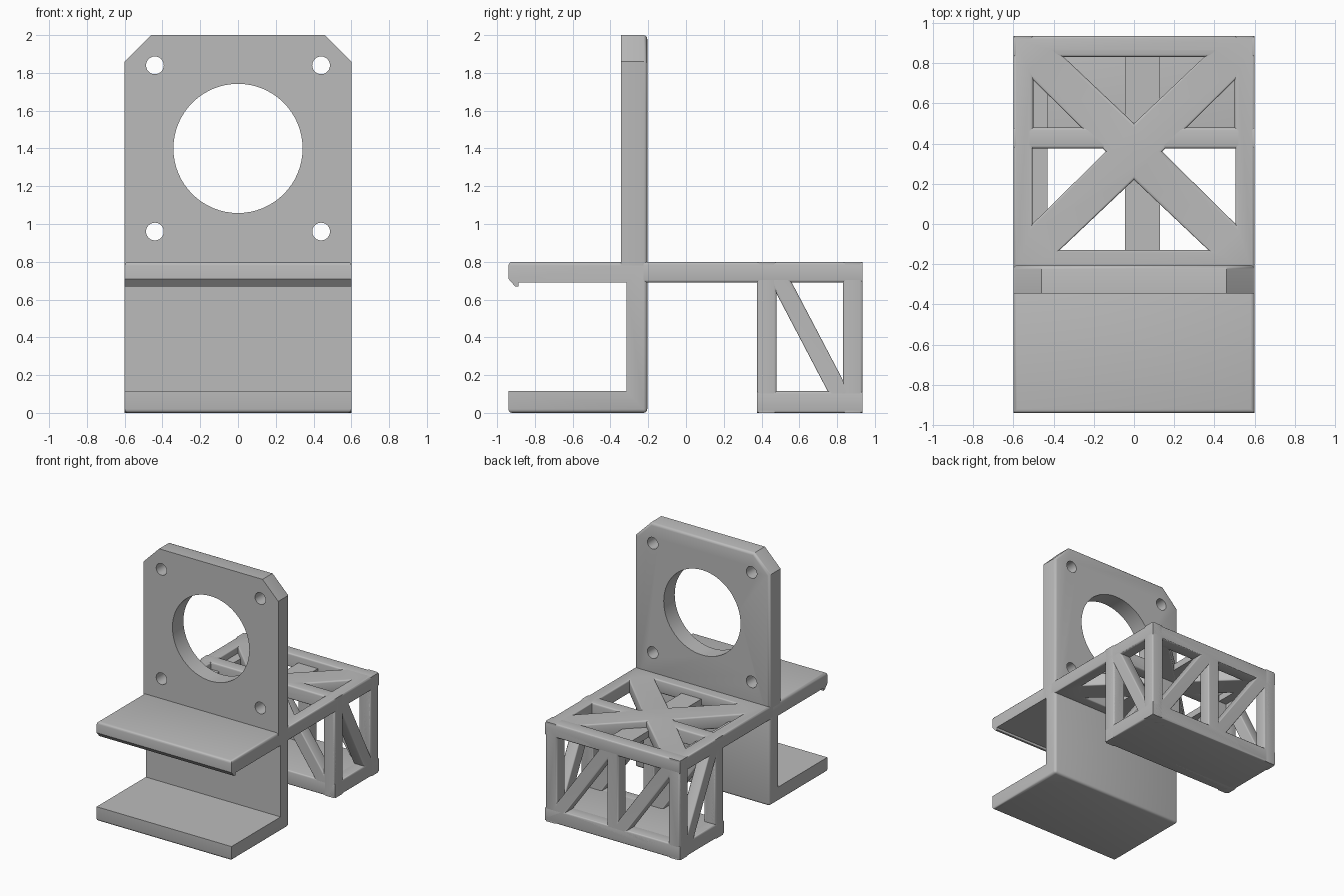
import bpy, bmesh, math

cube = bpy.data.objects.get("Cube")
if cube:
    bpy.data.objects.remove(cube, do_unlink=True)

grey = bpy.data.materials.new("plain_grey")
grey.use_nodes = True
grey.diffuse_color = (0.5, 0.5, 0.5, 1)
grey.node_tree.nodes["Principled BSDF"].inputs["Base Color"].default_value = (0.5, 0.5, 0.5, 1)

# Place a profile point (u, v) and depth w in space
PLACE = {
    "x": lambda u, v, w: (w, u, v),
    "y": lambda u, v, w: (u, w, v),
    "z": lambda u, v, w: (u, v, w),
}


def plate(name, axis, w0, w1, outline, holes=(), rounding=0.0, round_rule=None):
    """Extrude a filled outline with holes along an axis, from w0 to w1."""
    curve = bpy.data.curves.new(name, "CURVE")
    curve.dimensions = "2D"
    curve.fill_mode = "BOTH"
    edge = 0 if round_rule else rounding
    curve.extrude = (w1 - w0) / 2 - edge
    curve.bevel_depth = edge
    curve.offset = -edge
    curve.bevel_resolution = 2
    for loop in [outline, *holes]:
        spline = curve.splines.new("POLY")
        spline.points.add(len(loop) - 1)
        for point, (u, v) in zip(spline.points, loop):
            point.co = (u, v, 0, 1)
        spline.use_cyclic_u = True
    temp = bpy.data.objects.new(name + "_outline", curve)
    bpy.context.collection.objects.link(temp)
    bpy.context.view_layer.update()
    shape = temp.evaluated_get(bpy.context.evaluated_depsgraph_get())
    mesh = bpy.data.meshes.new_from_object(shape)
    bpy.data.objects.remove(temp, do_unlink=True)
    bpy.data.curves.remove(curve)

    bm = bmesh.new()
    bm.from_mesh(mesh)
    middle = (w0 + w1) / 2
    for vert in bm.verts:
        u, v, w = vert.co
        vert.co = PLACE[axis](u, v, w + middle)
    bmesh.ops.remove_doubles(bm, verts=bm.verts, dist=0.0005)
    bmesh.ops.recalc_face_normals(bm, faces=bm.faces)
    if round_rule:
        bmesh.ops.dissolve_limit(bm, angle_limit=0.02, verts=bm.verts, edges=bm.edges)
        picked = [e for e in bm.edges if len(e.link_faces) == 2
                  and e.calc_face_angle(0) > 0.3
                  and round_rule(e.verts[0].co, e.verts[1].co)]
        bmesh.ops.bevel(bm, geom=picked, offset=rounding, segments=3,
                        profile=0.5, affect="EDGES", clamp_overlap=True)
    bm.to_mesh(mesh)
    bm.free()
    mesh.name = name
    mesh.materials.clear()
    mesh.materials.append(grey)
    obj = bpy.data.objects.new(name, mesh)
    bpy.context.collection.objects.link(obj)
    bpy.ops.object.select_all(action="DESELECT")
    obj.select_set(True)
    bpy.context.view_layer.objects.active = obj
    bpy.ops.object.shade_smooth_by_angle(angle=math.radians(35))
    return obj


def rect(u0, u1, v0, v1):
    return [(u0, v0), (u1, v0), (u1, v1), (u0, v1)]


def circle(u, v, r, n):
    return [(u + r * math.cos(2 * math.pi * i / n), v + r * math.sin(2 * math.pi * i / n))
            for i in range(n)]


def brace_holes(u0, u1, v0=0.115, v1=0.69, du=0.08, dv=0.06):
    """Two triangles leaving a diagonal from (u0, v0) to (u1, v1)."""
    s = 1 if u1 > u0 else -1
    return [[(u0, v0 + dv), (u0, v1), (u1 - s * du, v1)],
            [(u0 + s * du, v0), (u1, v0), (u1, v1 - dv)]]


W = 0.6          # half width
BACK = 0.935     # rear face
WALL = -0.205    # rear face of the upright
R = 0.02


def near(a, b, axis, value):
    return abs(a[axis] - value) < 0.002 and abs(b[axis] - value) < 0.002


# Clip channel with a hooked upper shelf
plate("clip_channel", "x", -W, W,
      [(-0.94, 0), (WALL, 0), (WALL, 0.8), (-0.94, 0.8), (-0.94, 0.71), (-0.905, 0.67),
       (-0.888, 0.67), (-0.888, 0.69), (-0.315, 0.69), (-0.315, 0.115), (-0.94, 0.115)],
      rounding=R,
      round_rule=lambda a, b: near(a, b, 2, 0) or near(a, b, 2, 0.8) or near(a, b, 1, WALL))

# Upright mounting plate with a large opening and four bolt holes
bolts = [circle(x, z, 0.047, 24) for x in (-0.44, 0.44) for z in (0.96, 1.84)]
plate("mounting_plate", "y", -0.345, WALL,
      [(-W, 0.7), (W, 0.7), (W, 1.86), (0.46, 2), (-0.46, 2), (-W, 1.86)],
      [circle(0, 1.4, 0.342, 64)] + bolts, rounding=R,
      round_rule=lambda a, b: near(a, b, 1, WALL)
      and all(abs(p.x) > 0.59 or p.z > 1.99 for p in (a, b)))

# Cross-braced deck
side_gap = [(0.505, 0), (0.505, 0.72), (0.14, 0.36)]
plate("cross_braced_deck", "z", 0.69, 0.8, rect(-W, W, -0.25, BACK),
      [[(-0.37, 0.85), (0.37, 0.85), (0, 0.5)],
       [(-0.37, -0.13), (0.37, -0.13), (0, 0.22)],
       side_gap, [(-x, y) for x, y in side_gap]], rounding=0.014)

# Stiffening strips under the deck
plate("deck_centre_strip", "z", 0.692, 0.745, rect(-0.045, 0.13, -0.16, 0.88))
plate("deck_side_strip", "z", 0.692, 0.745, rect(-0.55, -0.43, -0.16, 0.88))

# Basket: floor, front and rear trusses, two side trusses
plate("basket_floor", "z", 0, 0.115, rect(-W, W, 0.375, BACK), rounding=0.012)
long_gaps = brace_holes(0.495, 0.05) + brace_holes(-0.05, -0.495)
for name, y0, y1 in (("front_truss", 0.375, 0.48), ("rear_truss", 0.83, BACK)):
    plate(name, "y", y0, y1, rect(-W, W, 0, 0.8), long_gaps, rounding=0.014)
for name, x0, x1 in (("right_truss", -W, -0.5), ("left_truss", 0.5, W)):
    plate(name, "x", x0, x1, rect(0.375, BACK, 0, 0.8),
          brace_holes(0.83, 0.48), rounding=0.014)
